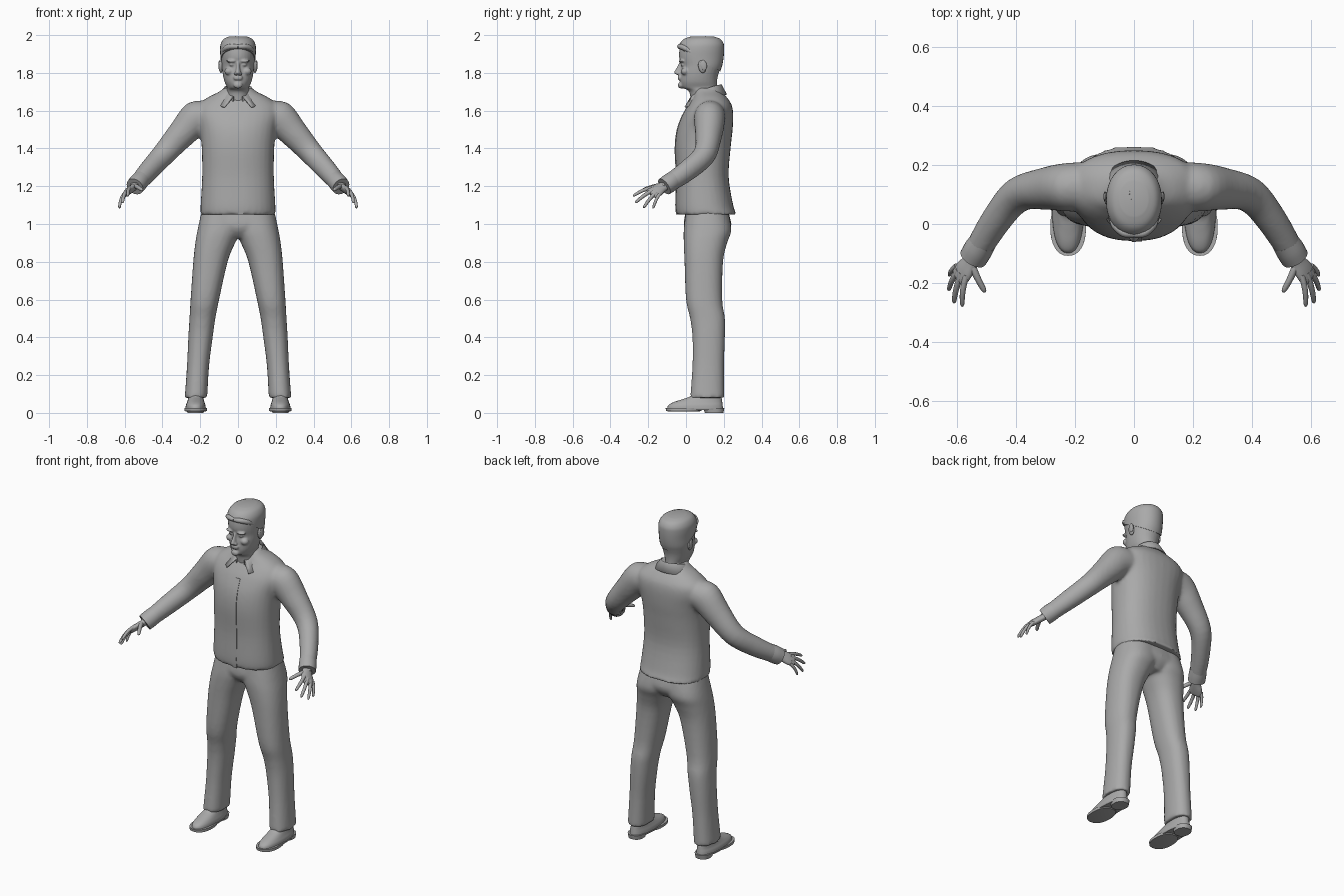
import bpy, bmesh, math, random
from mathutils import Vector, Matrix

if "Cube" in bpy.data.objects:
    bpy.data.objects.remove(bpy.data.objects["Cube"])

random.seed(4)
GREY = bpy.data.materials.new("plain_grey")
GREY.diffuse_color = (0.4, 0.4, 0.4, 1)
GREY.use_nodes = True
GREY.node_tree.nodes["Principled BSDF"].inputs["Base Color"].default_value = GREY.diffuse_color


def slice_ring(z, yf, yb, x0, x1, p=2.3, n=32):
    """Horizontal superellipse between front/back and left/right limits."""
    pts = []
    for i in range(n):
        c, s = math.cos(2 * math.pi * i / n), math.sin(2 * math.pi * i / n)
        u = math.copysign(abs(c) ** (2 / p), c)
        v = math.copysign(abs(s) ** (2 / p), s)
        pts.append(Vector(((x0 + x1) / 2 + u * (x1 - x0) / 2,
                           (yf + yb) / 2 + v * (yb - yf) / 2, z)))
    return pts


def body(rows, p=2.3):
    return [slice_ring(z, yf, yb, -w, w, p) for z, yf, yb, w in rows]


def tube(rows, side=None, n=16):
    """Rings along a path; each row is x, y, z, radius sideways, radius up."""
    c = [Vector(r[:3]) for r in rows]
    rings = []
    for i, r in enumerate(rows):
        t = (c[min(i + 1, len(c) - 1)] - c[max(i - 1, 0)]).normalized()
        a = Vector(side) if side else t.cross(Vector((0, 0, 1)))
        a = (a - t * a.dot(t)).normalized()
        b = a.cross(t)
        rings.append([c[i] + a * r[3] * math.cos(2 * math.pi * k / n)
                      + b * r[4] * math.sin(2 * math.pi * k / n) for k in range(n)])
    return rings


def loft(bm, rings, steps=4):
    """Closed skin through rings, eased between them."""
    full = []
    for i in range(len(rings) - 1):
        q = [rings[max(i - 1, 0)], rings[i], rings[i + 1], rings[min(i + 2, len(rings) - 1)]]
        for k in range(steps):
            t = k / steps
            full.append([0.5 * (2 * b + (c - a) * t + (2 * a - 5 * b + 4 * c - d) * t * t
                                + (3 * b - a - 3 * c + d) * t ** 3) for a, b, c, d in zip(*q)])
    full.append(rings[-1])
    vs = [[bm.verts.new(p) for p in r] for r in full]
    n = len(vs[0])
    for a, b in zip(vs, vs[1:]):
        for k in range(n):
            bm.faces.new((a[k], a[(k + 1) % n], b[(k + 1) % n], b[k]))
    bm.faces.new(vs[0])
    bm.faces.new(vs[-1])


def both(bm, rings, steps=4):
    loft(bm, rings, steps)
    loft(bm, [[Vector((-p.x, p.y, p.z)) for p in r] for r in rings], steps)


def blob(bm, pos, rad, tilt=0.0):
    m = Matrix.Translation(pos) @ Matrix.Rotation(tilt, 4, 'X') @ Matrix.Diagonal((*rad, 1))
    bmesh.ops.create_uvsphere(bm, u_segments=16, v_segments=10, radius=1, matrix=m)


def finish(name, bm, voxel=0, smooth=0, angle=45):
    bmesh.ops.recalc_face_normals(bm, faces=bm.faces)
    me = bpy.data.meshes.new(name)
    bm.to_mesh(me)
    bm.free()
    me.materials.append(GREY)
    ob = bpy.data.objects.new(name, me)
    bpy.context.collection.objects.link(ob)
    if voxel:
        m = ob.modifiers.new("blend", 'REMESH')
        m.mode, m.voxel_size, m.use_smooth_shade = 'VOXEL', voxel, True
        m = ob.modifiers.new("soften", 'SMOOTH')
        m.factor, m.iterations = 0.5, smooth
    else:
        bpy.ops.object.select_all(action='DESELECT')
        ob.select_set(True)
        bpy.context.view_layer.objects.active = ob
        bpy.ops.object.shade_smooth_by_angle(angle=math.radians(angle))
    return ob


# Shirt: trunk blended with sleeves
bm = bmesh.new()
trunk = [(1.05, -.05, .268, .2), (1.1, -.055, .25, .198), (1.25, -.052, .226, .19),
         (1.4, -.058, .236, .192), (1.5, -.047, .247, .202), (1.58, -.018, .25, .222),
         (1.63, .01, .242, .21), (1.67, .035, .217, .16), (1.7, .045, .19, .1),
         (1.72, .05, .178, .075)]
loft(bm, body(trunk))
both(bm, tube([(.13, .13, 1.575, .08, .08), (.22, .125, 1.56, .083, .092),
               (.30, .12, 1.475, .072, .076), (.395, .098, 1.368, .06, .062),
               (.47, .01, 1.285, .052, .056), (.54, -.105, 1.205, .044, .046)], n=24))
finish("shirt", bm, .01, 5)

# Cuffs
bm = bmesh.new()
both(bm, tube([(.512, -.06, 1.237, .046, .048), (.53, -.088, 1.217, .049, .05),
               (.546, -.115, 1.198, .048, .048)], n=24))
finish("cuffs", bm)

# Button placket down the front
bm = bmesh.new()
loft(bm, [[Vector((x, yf + d, z)) for x, d in ((0, .012), (.028, .012), (.028, -.002), (0, -.002))]
          for z, yf, yb, w in trunk[:6]])
finish("placket", bm, angle=30)

# Folded collar, open at the throat
bm = bmesh.new()
rows, N = [], 28
for i in range(N + 1):
    t = i / N
    a, b = math.radians(18 + 324 * t), math.radians(38 + 284 * t)
    f = ((1 + math.cos(a)) / 2) ** 1.5
    top = Vector((.076 * math.sin(a), .105 - .085 * math.cos(a), 1.735 - .065 * f))
    inner = Vector((top.x * .95, top.y, top.z - .05))
    ry = .14 if math.cos(b) > 0 else .108
    low = Vector((.118 * math.sin(b), .105 - ry * math.cos(b), 1.685 - .07 * f))
    rows.append([bm.verts.new(p) for p in (inner, top, low)])
for r, s in zip(rows, rows[1:]):
    for k in range(2):
        bm.faces.new((r[k], s[k], s[k + 1], r[k + 1]))
ob = finish("collar", bm)
m = ob.modifiers.new("thickness", 'SOLIDIFY')
m.thickness, m.offset = .007, 0

# Trousers: two legs blended with the hips
bm = bmesh.new()
both(bm, [slice_ring(*r) for r in (
    (.08, .022, .202, .163, .282), (.25, .034, .201, .153, .27), (.4, .034, .206, .134, .263),
    (.5, .022, .206, .12, .257), (.6, 0, .192, .1, .251), (.8, -.008, .196, .055, .237),
    (.9, -.012, .218, .015, .226), (.97, -.012, .24, -.02, .214), (1.08, 0, .22, -.05, .19))])
loft(bm, body([(.925, .03, .2, .06), (.96, -.002, .228, .13), (1.0, -.012, .24, .195),
               (1.08, 0, .22, .19)]))
finish("trousers", bm, .01, 5)

# Shoes: flat sole with heel, rounded upper
bm = bmesh.new()
both(bm, [slice_ring(*r) for r in ((.008, -.095, .07, .172, .275), (.01, -.105, .08, .163, .284),
                                   (.026, -.108, .09, .163, .284))], 1)
both(bm, [slice_ring(*r) for r in ((0, .1, .198, .182, .268), (.026, .09, .203, .178, .272))], 1)
both(bm, [slice_ring(*r) for r in ((.015, -.095, .2, .17, .279), (.024, -.105, .203, .168, .281))], 1)
finish("soles", bm, angle=35)
bm = bmesh.new()
both(bm, [slice_ring(*r) for r in (
    (.02, -.1, .196, .17, .278), (.04, -.094, .194, .172, .276), (.056, -.068, .192, .177, .27),
    (.072, -.02, .19, .182, .265), (.09, .025, .186, .186, .262), (.13, .05, .18, .19, .26))])
finish("shoe_uppers", bm)

# Hands: palm, four fingers and a thumb
bm = bmesh.new()
both(bm, tube([(.525, -.08, 1.22, .026, .02), (.552, -.125, 1.196, .03, .019),
               (.575, -.155, 1.178, .04, .018), (.593, -.18, 1.163, .04, .014),
               (.598, -.187, 1.158, .03, .008)], side=(.033, .055, -.04)))
for root, tip, r in (((.572, -.195, 1.185), (.583, -.28, 1.148), .0095),
                     ((.59, -.187, 1.168), (.611, -.268, 1.112), .0098),
                     ((.602, -.17, 1.152), (.629, -.225, 1.085), .0092),
                     ((.607, -.148, 1.142), (.627, -.175, 1.083), .0082),
                     ((.548, -.135, 1.2), (.505, -.232, 1.178), .0115)):
    a, b = Vector(root), Vector(tip)
    a = a - (b - a) * .25
    bend = Vector((.005, 0, .007))
    both(bm, tube([(*(a.lerp(b, t) + bend * math.sin(math.pi * t)), r * s, r * s)
                   for t, s in ((0, 1.1), (.35, 1.05), (.65, .95), (.9, .8), (.97, .55), (1, .2))],
                  n=10), 2)
finish("hands", bm, angle=60)

# Head: skull and neck blended with the facial features
skull = [(1.6, .03, .18, .062), (1.68, .022, .17, .061), (1.708, .01, .165, .061),
         (1.722, -.02, .164, .058), (1.75, -.03, .164, .07), (1.78, -.03, .168, .078),
         (1.81, -.028, .177, .083), (1.84, -.025, .187, .086), (1.88, -.036, .194, .088),
         (1.92, -.035, .197, .09), (1.95, -.026, .194, .086), (1.975, -.003, .176, .07),
         (1.988, .035, .14, .042)]
bm = bmesh.new()
loft(bm, body(skull, 2.1))
blob(bm, (0, -.027, 1.735), (.024, .016, .018))             # chin
blob(bm, (0, -.034, 1.768), (.025, .01, .006))              # lips
blob(bm, (0, -.034, 1.778), (.027, .011, .006))
loft(bm, [slice_ring(z, yf, 0, -w, w) for z, yf, w in       # nose
          ((1.79, -.045, .016), (1.797, -.062, .017), (1.806, -.062, .014),
           (1.835, -.046, .009), (1.86, -.034, .009))])
for s in (-1, 1):
    blob(bm, (s * .035, -.022, 1.862), (.028, .017, .008))  # brow
    blob(bm, (s * .033, -.018, 1.843), (.014, .012, .007))  # eye
    blob(bm, (s * .048, -.005, 1.808), (.024, .022, .02))   # cheek
    blob(bm, (s * .014, -.042, 1.796), (.008, .011, .007))  # nostril
finish("head", bm, .005, 3)

# Ears
bm = bmesh.new()
for s in (-1, 1):
    blob(bm, (s * .09, .085, 1.833), (.011, .02, .034), .2)
    blob(bm, (s * .098, .093, 1.84), (.006, .017, .028), .2)
finish("ears", bm)

# Hair: slightly larger crown cut along a sloping hairline, with a fringe roll
bm = bmesh.new()
loft(bm, body([(z + (.005 if z > 1.9 else 0), yf - .007, yb + .005, w + .005)
               for z, yf, yb, w in skull[4:]], 2.1))
bmesh.ops.bisect_plane(bm, geom=bm.verts[:] + bm.edges[:] + bm.faces[:],
                       plane_co=(0, -.04, 1.93), plane_no=(0, .55, 1), clear_inner=True)
edges = [e for e in bm.edges if e.is_boundary]
bmesh.ops.holes_fill(bm, edges=edges, sides=0)
both(bm, tube([(0, -.034, 1.938, .013, .012), (.035, -.03, 1.94, .014, .014),
               (.065, -.004, 1.93, .013, .014), (.08, .03, 1.91, .008, .01)], n=10))
# short tufts over the crown
for i in range(80):
    a, h = random.uniform(0, 2 * math.pi), random.uniform(.4, 1)
    r = math.sqrt(1 - h * h)
    d = Vector((r * math.cos(a), r * math.sin(a), h))
    pos = Vector((d.x * .089, .081 + d.y * .116, 1.896 + d.z * .093))
    lean = (d * .3 + Vector((random.uniform(-1, 1), random.uniform(-1, .4), 0))).normalized()
    m = Matrix.Translation(pos) @ lean.to_track_quat('Z', 'Y').to_matrix().to_4x4()
    bmesh.ops.create_cone(bm, cap_ends=True, segments=4, radius1=.006, radius2=.001,
                          depth=.022, matrix=m)
finish("hair", bm)
